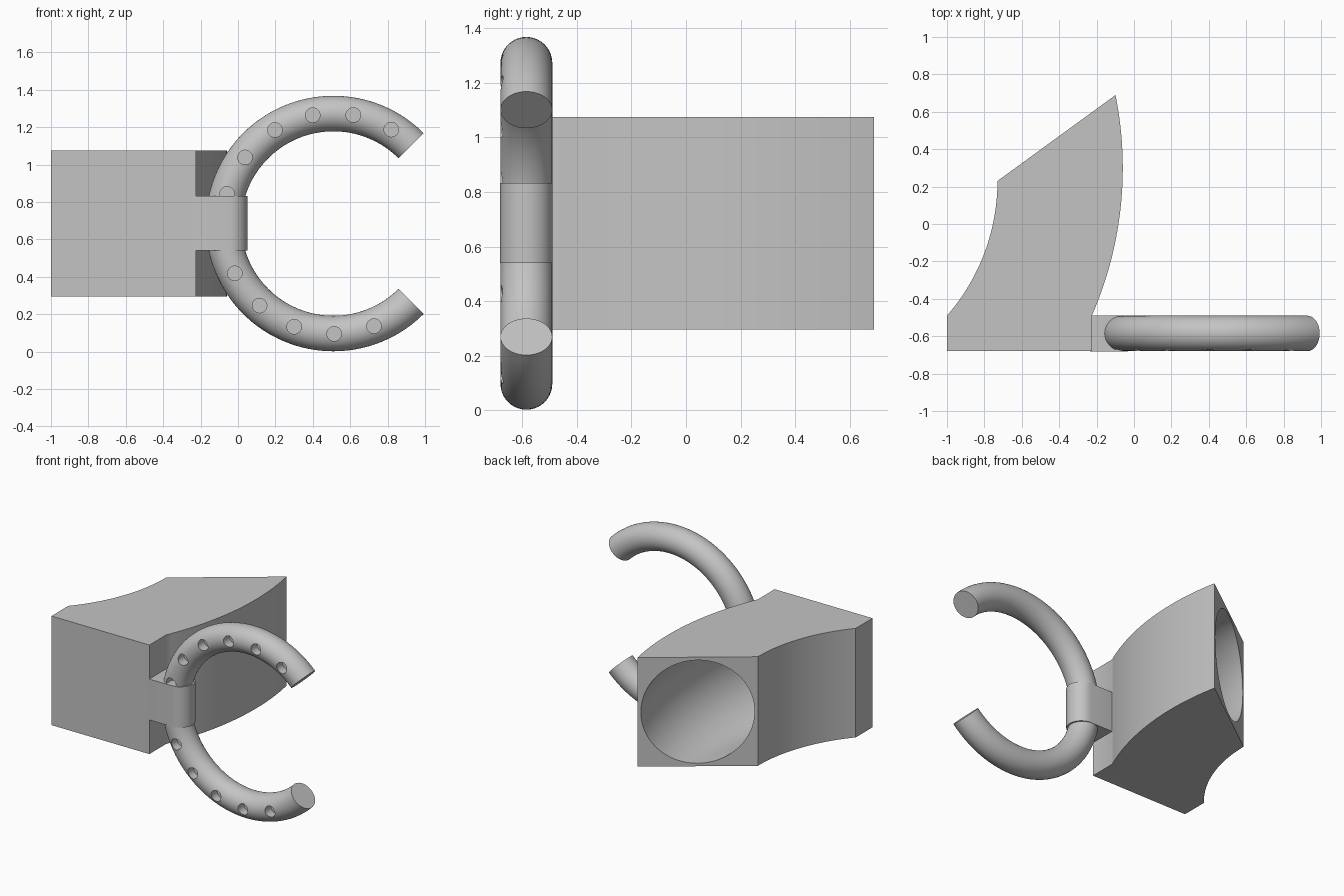
import bpy, bmesh
from math import sin, cos, pi, radians
from mathutils import Vector, Matrix

cube = bpy.data.objects.get("Cube")
if cube:
    bpy.data.objects.remove(cube, do_unlink=True)

grey = bpy.data.materials.new("plain grey")
grey.use_nodes = True
grey.diffuse_color = (0.55, 0.55, 0.55, 1)
grey.node_tree.nodes["Principled BSDF"].inputs["Base Color"].default_value = grey.diffuse_color


def finish(name, bm):
    """Turn a bmesh into a grey object."""
    bmesh.ops.recalc_face_normals(bm, faces=bm.faces)
    mesh = bpy.data.meshes.new(name)
    bm.to_mesh(mesh)
    bm.free()
    mesh.materials.append(grey)
    obj = bpy.data.objects.new(name, mesh)
    bpy.context.collection.objects.link(obj)
    return obj


def loft(name, rings):
    """Skin a list of equal-sized closed rings and cap both ends."""
    bm = bmesh.new()
    rows = [[bm.verts.new(p) for p in ring] for ring in rings]
    for a, b in zip(rows, rows[1:]):
        for i in range(len(a)):
            j = (i + 1) % len(a)
            bm.faces.new((a[i], a[j], b[j], b[i]))
    bm.faces.new(rows[0])
    bm.faces.new(rows[-1])
    return finish(name, bm)


def activate(obj):
    bpy.ops.object.select_all(action='DESELECT')
    obj.select_set(True)
    bpy.context.view_layer.objects.active = obj


def cut(obj, cutter):
    mod = obj.modifiers.new("cut", 'BOOLEAN')
    mod.operation = 'DIFFERENCE'
    mod.solver = 'EXACT'
    mod.object = cutter
    activate(obj)
    bpy.ops.object.modifier_apply(modifier=mod.name)
    bpy.data.objects.remove(cutter, do_unlink=True)


def smooth(obj):
    activate(obj)
    bpy.ops.object.shade_smooth_by_angle(angle=radians(30))


def on_arc(cx, cy, r, start, end, t):
    a = radians(start + (end - start) * t)
    return Vector((cx + r * cos(a), cy + r * sin(a), 0))


# Curved duct body: square sections swept between two side arcs
FRONT, BACK, MID_Z, HALF = -0.68, -0.49, 0.685, 0.39
STEPS = 32
sections = [(on_arc(-1.825, 0.23, 1.095, -41.1, 0, i / STEPS),
             on_arc(-2.03, 0.3, 1.97, -23.64, 11.4, i / STEPS))
            for i in range(STEPS + 1)]


def square(left, right):
    low, high = Vector((0, 0, MID_Z - HALF)), Vector((0, 0, MID_Z + HALF))
    return [left + low, right + low, right + high, left + high]


def circle(left, right, n=64):
    centre = (left + right) / 2 + Vector((0, 0, MID_Z))
    across = (right - left) / 2 * 0.945
    up = Vector((0, 0, 0.369))
    return [centre + across * cos(2 * pi * k / n) + up * sin(2 * pi * k / n)
            for k in range(n)]


plate = (Vector((-1, FRONT, 0)), Vector((-0.225, FRONT, 0)))
body = loft("duct_body", [square(*s) for s in [plate] + sections])

# Round bore, open at the back and closed by the front plate
beyond = tuple(2 * a - b for a, b in zip(sections[-1], sections[-2]))
bore = loft("bore_cutter", [circle(*s) for s in sections + [beyond]])
cut(body, bore)
smooth(body)

# Open ring
CX, CY, MAJOR, MINOR = 0.51, -0.585, 0.588, 0.095


def ring_point(angle, radius, y=CY):
    return Vector((CX + radius * cos(angle), y, MID_Z + radius * sin(angle)))


tube = []
for i in range(97):
    a = radians(45 + 270 * i / 96)
    tube.append([ring_point(a, MAJOR + MINOR * cos(2 * pi * k / 40),
                            CY + MINOR * sin(2 * pi * k / 40)) for k in range(40)])
ring = loft("open_ring", tube)

# Row of blind holes in the front of the ring
bm = bmesh.new()
for i in range(12):
    if i == 6:  # hidden under the clasp
        continue
    place = Matrix.Translation(ring_point(radians(58.4 + 21.2 * i), 0.59, -0.68))
    bmesh.ops.create_cone(bm, cap_ends=True, segments=28, radius1=0.039, radius2=0.039,
                          depth=0.14, matrix=place @ Matrix.Rotation(pi / 2, 4, 'X'))
cut(ring, finish("hole_cutter", bm))
smooth(ring)

# Clasp with a rounded nose holding the ring to the body
R = 0.0965
outline = [(-0.24, CY - 0.095), (-0.225, CY - R)]
outline += [(-0.046 + R * cos(a), CY + R * sin(a))
            for a in (pi * (k / 24 - 0.5) for k in range(25))]
outline += [(-0.225, CY + R), (-0.24, CY + 0.095)]
clasp = loft("ring_clasp", [[Vector((x, y, z)) for x, y in outline] for z in (0.54, 0.832)])
smooth(clasp)
